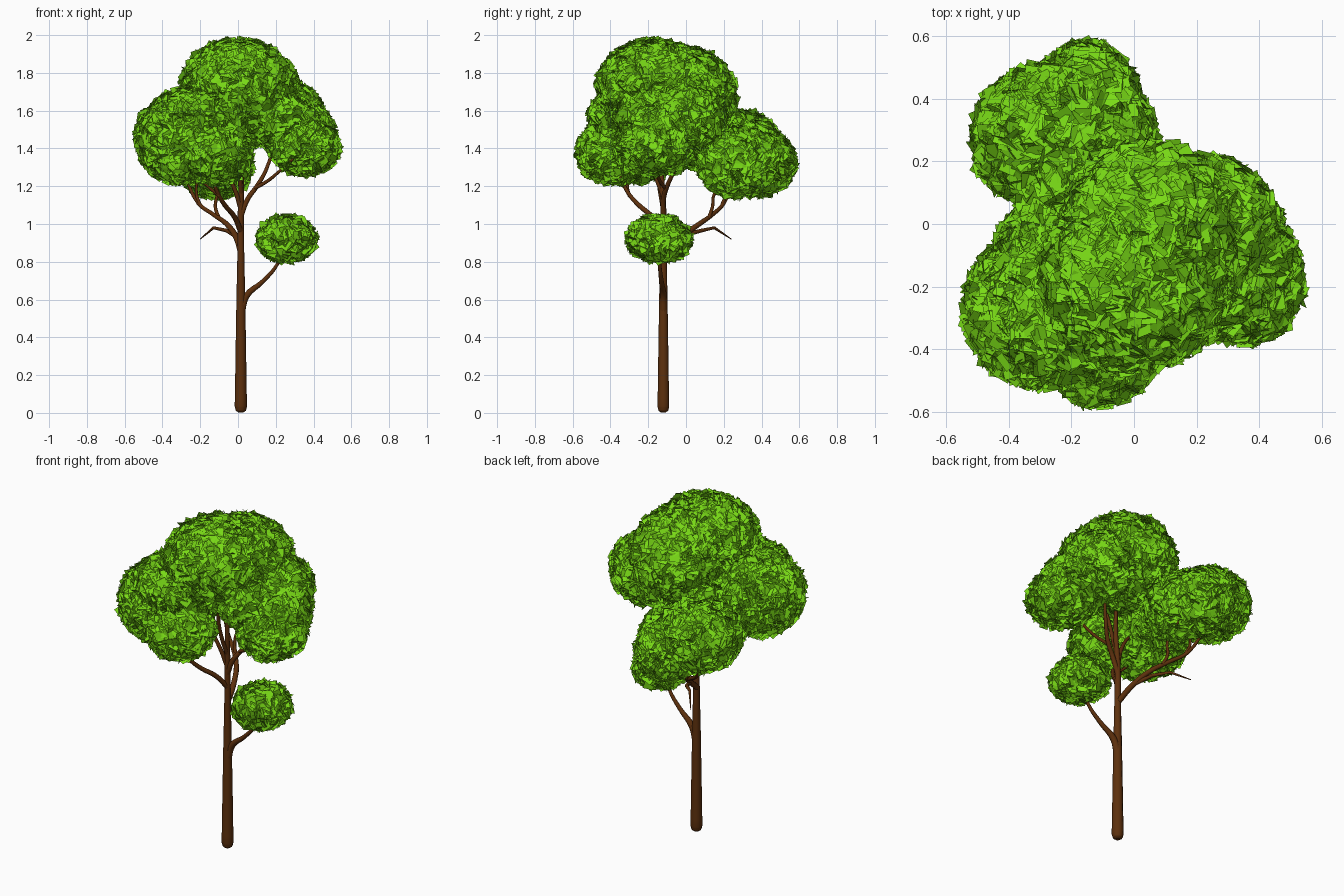
import bpy, bmesh, math, random
from mathutils import Vector

if "Cube" in bpy.data.objects:
    bpy.data.objects.remove(bpy.data.objects["Cube"])

random.seed(7)


def material(name, color):
    m = bpy.data.materials.new(name)
    m.diffuse_color = color
    m.use_nodes = True
    m.node_tree.nodes["Principled BSDF"].inputs["Base Color"].default_value = m.diffuse_color
    return m


BARK = material("bark", (0.11, 0.03, 0.004, 1))
LEAF = material("leaf_green", (0.19, 0.7, 0.008, 1))


def limb(name, points, handle='AUTO'):
    """Tapered round tube through (x, y, z, radius) points."""
    cu = bpy.data.curves.new(name, 'CURVE')
    cu.dimensions = '3D'
    cu.bevel_depth = 1.13
    cu.bevel_resolution = 3
    cu.resolution_u = 4
    cu.use_fill_caps = True
    sp = cu.splines.new('BEZIER')
    sp.bezier_points.add(len(points) - 1)
    for bp, (x, y, z, r) in zip(sp.bezier_points, points):
        bp.co = (x, y, z)
        bp.radius = r
        bp.handle_left_type = bp.handle_right_type = handle
    cu.materials.append(BARK)
    ob = bpy.data.objects.new(name, cu)
    bpy.context.collection.objects.link(ob)
    bpy.ops.object.select_all(action='DESELECT')
    ob.select_set(True)
    bpy.context.view_layer.objects.active = ob
    bpy.ops.object.convert(target='MESH')
    bpy.ops.object.shade_smooth_by_angle(angle=math.radians(50))
    return ob


# trunk with rounded foot
limb("trunk", [(.015, -.12, .002, .012), (.015, -.12, .012, .024), (.015, -.12, .035, .029),
               (.015, -.12, .3, .025), (.015, -.12, .58, .021), (.015, -.12, .85, .016),
               (.015, -.12, 1.1, .014), (.02, -.13, 1.3, .011), (.02, -.12, 1.6, .006)])
# low branch carrying the small leaf cluster
limb("low_branch", [(.015, -.12, .53, .019), (.045, -.12, .62, .016), (.13, -.13, .695, .011),
                    (.21, -.14, .79, .008), (.25, -.145, .92, .005)])
# back branch, its forks and the bare twig
limb("back_branch", [(.012, -.12, .86, .014), (-.01, -.03, .93, .014), (-.06, .07, 1.0, .012),
                     (-.13, .14, 1.05, .01), (-.21, .2, 1.11, .009), (-.29, .27, 1.28, .006)])
limb("back_fork", [(-.10, .12, 1.03, .009), (-.12, .14, 1.09, .008), (-.11, .15, 1.16, .007),
                   (-.12, .26, 1.28, .005)])
limb("back_side_fork", [(-.20, .19, 1.10, .008), (-.22, .21, 1.16, .007), (-.21, .2, 1.27, .005)])
limb("bare_twig", [(-.02, -.01, .94, .01), (-.06, .08, .965, .009), (-.13, .15, .98, .007),
                   (-.2, .24, .92, .002)], 'VECTOR')
# front left branch and fork
limb("front_branch", [(.015, -.12, .96, .013), (-.02, -.18, 1.04, .012), (-.07, -.25, 1.1, .011),
                      (-.11, -.31, 1.17, .009), (-.15, -.36, 1.28, .006)])
limb("front_fork", [(-.10, -.30, 1.15, .009), (-.16, -.31, 1.2, .007), (-.24, -.29, 1.28, .006)])
# right branch and fork
limb("right_branch", [(.015, -.12, 1.04, .013), (.05, -.12, 1.13, .012), (.1, -.1, 1.2, .011),
                      (.15, -.06, 1.29, .009), (.2, -.01, 1.45, .006)])
limb("right_fork", [(.09, -.11, 1.19, .009), (.16, -.14, 1.23, .008), (.22, -.16, 1.28, .007),
                    (.33, -.18, 1.38, .005)])
# inner crown branches
limb("inner_branch_left", [(.015, -.12, 1.08, .012), (-.02, -.14, 1.19, .01),
                           (-.08, -.16, 1.3, .008), (-.2, -.2, 1.42, .005)])
limb("inner_branch_front", [(.017, -.12, 1.15, .011), (.01, -.16, 1.25, .01),
                            (.01, -.2, 1.4, .009), (.045, -.23, 1.56, .007)])


def inside(p, blob, scale):
    c, r = blob
    return sum(((p[i] - c[i]) / (r[i] * scale)) ** 2 for i in range(3)) < 1


def foliage(name, blobs, density=1800):
    """Square leaf cards over the outer skin of a cluster of ellipsoids."""
    bm = bmesh.new()
    for k, (c, r) in enumerate(blobs):
        area = 4 * math.pi * ((r[0] * r[1] + r[1] * r[2] + r[0] * r[2]) / 3)
        for _ in range(int(area * density)):
            u = Vector([random.gauss(0, 1) for _ in range(3)]).normalized()
            d = random.uniform(.93, .975)
            p = Vector([c[i] + u[i] * r[i] * d for i in range(3)])
            if any(inside(p, b, .89) for j, b in enumerate(blobs) if j != k):
                continue
            n = Vector([u[i] / r[i] for i in range(3)]).normalized()
            n = (n + .75 * Vector([random.uniform(-1, 1) for _ in range(3)])).normalized()
            t = n.cross(Vector([random.gauss(0, 1) for _ in range(3)])).normalized()
            s = n.cross(t)
            h = random.uniform(.024, .03)
            bm.faces.new([bm.verts.new(p + t * a * h + s * b * h)
                          for a, b in ((-1, -1), (1, -1), (1, 1), (-1, 1))])
    me = bpy.data.meshes.new(name)
    bm.to_mesh(me)
    bm.free()
    me.materials.append(LEAF)
    bpy.context.collection.objects.link(bpy.data.objects.new(name, me))


# main canopy: crown, left, front, right and back lobes, then blends between them
foliage("canopy", [
    ((0, -.18, 1.73), (.305, .295, .25)),
    ((.045, -.05, 1.68), (.29, .32, .27)),
    ((-.29, -.27, 1.455), (.255, .255, .24)),
    ((-.11, -.38, 1.375), (.185, .2, .165)),
    ((.355, -.18, 1.41), (.185, .2, .15)),
    ((.24, 0, 1.575), (.215, .215, .185)),
    ((-.285, .28, 1.405), (.235, .23, .195)),
    ((-.15, .37, 1.33), (.17, .21, .185)),
    ((-.09, .26, 1.33), (.165, .2, .19)),
    ((-.2, -.25, 1.57), (.27, .27, .16)),
    ((.31, -.1, 1.49), (.2, .22, .16)),
    ((.2, -.2, 1.57), (.17, .18, .15)),
    ((-.25, -.09, 1.47), (.19, .19, .2)),
    ((-.22, .09, 1.45), (.15, .2, .16)),
])
# small low cluster
foliage("low_cluster", [((.26, -.145, .92), (.153, .168, .12))])
